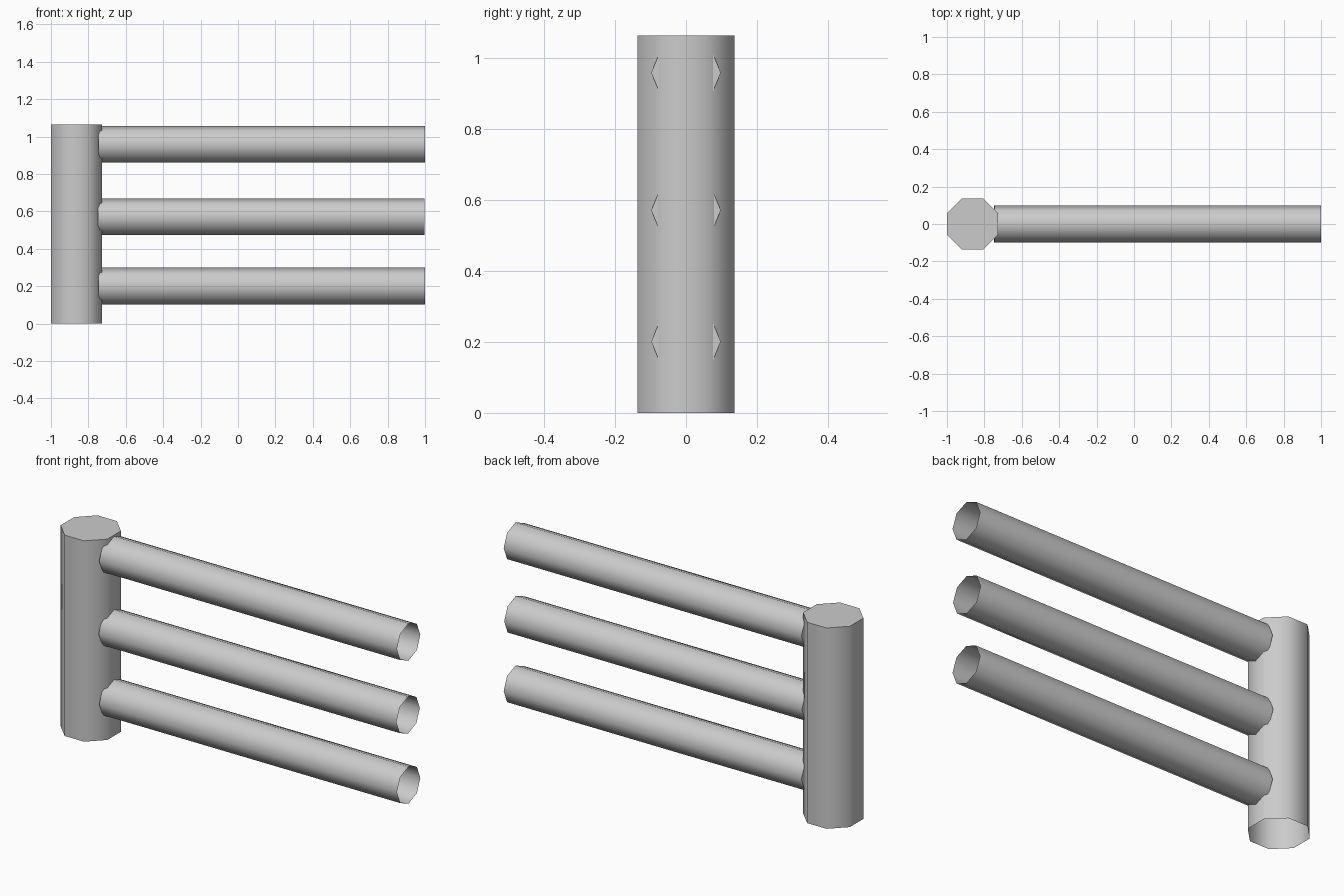
import bpy, bmesh
from math import pi, cos
from mathutils import Matrix

if "Cube" in bpy.data.objects:
    bpy.data.objects.remove(bpy.data.objects["Cube"])


def tube(name, radius, length, matrix):
    """Eight-sided tube from local z=0 (open) to z=length (capped)."""
    bm = bmesh.new()
    bmesh.ops.create_cone(bm, cap_ends=True, segments=8, radius1=radius,
                          radius2=radius, depth=length,
                          matrix=Matrix.Translation((0, 0, length / 2)))
    bm.normal_update()
    bottom = [f for f in bm.faces if f.normal.z < -0.9]
    bmesh.ops.delete(bm, geom=bottom, context='FACES_ONLY')
    bm.transform(matrix)
    mesh = bpy.data.meshes.new(name)
    bm.to_mesh(mesh)
    bm.free()
    obj = bpy.data.objects.new(name, mesh)
    bpy.context.collection.objects.link(obj)
    # smooth round the sides, crisp rim at the cap
    bpy.ops.object.select_all(action='DESELECT')
    obj.select_set(True)
    bpy.context.view_layer.objects.active = obj
    bpy.ops.object.shade_smooth_by_angle(angle=pi * 50 / 180)
    return obj


# upright post: flats face the axes, capped top, open base
apothem = 0.137
tube("post", apothem / cos(pi / 8), 1.064,
     Matrix.Translation((-1 + apothem, 0, 0)) @ Matrix.Rotation(pi / 8, 4, 'Z'))

# three rails: corners point up and sideways, open outer end, capped at the post
for name, z, end in (("lower_rail", 0.201, 1.0),
                     ("middle_rail", 0.571, 0.997),
                     ("upper_rail", 0.959, 1.0)):
    tube(name, 0.098, 1.745,
         Matrix.Translation((end, 0, z)) @ Matrix.Rotation(-pi / 2, 4, 'Y'))
